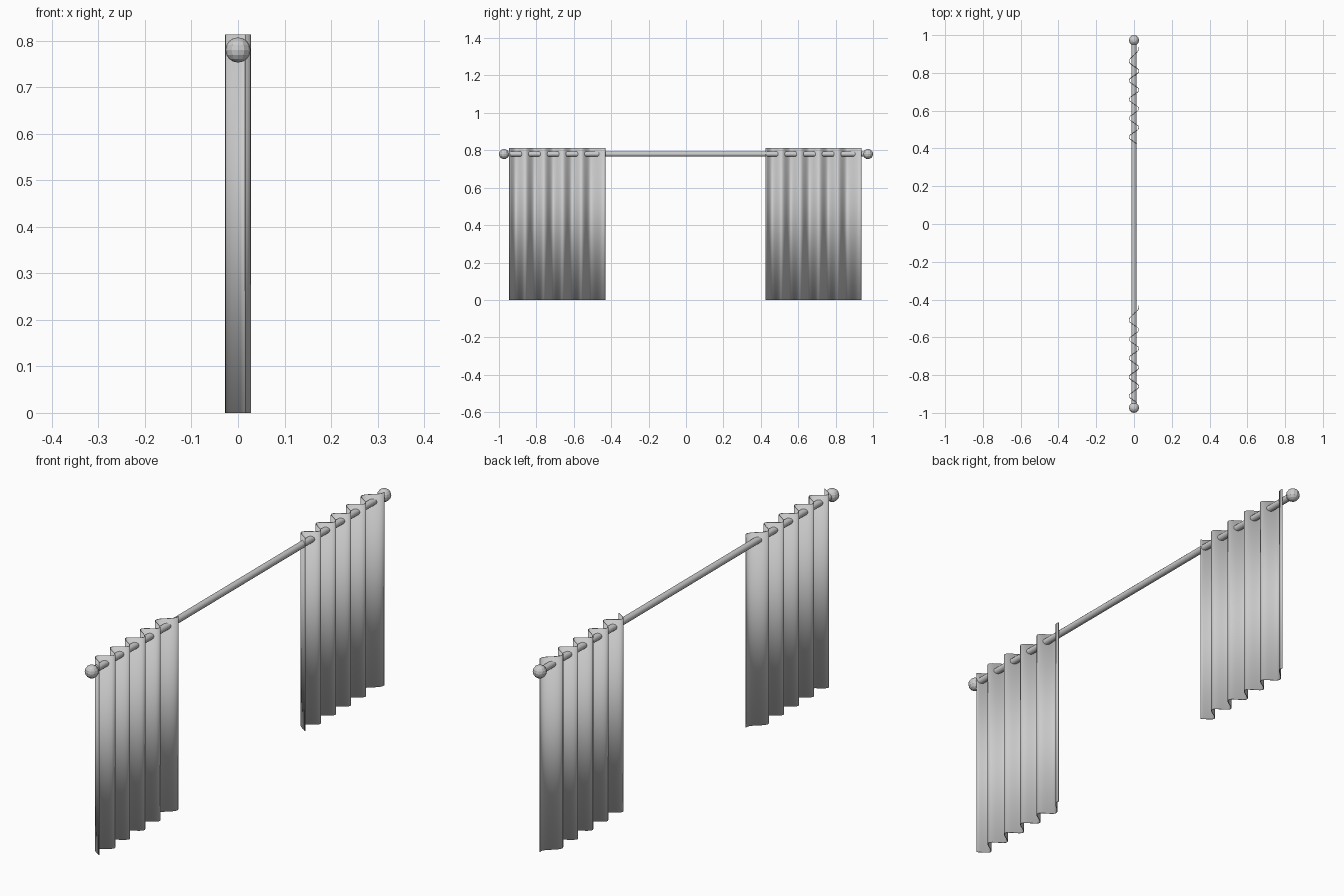
import bpy, bmesh, math
from mathutils import Matrix

cube = bpy.data.objects.get("Cube")
if cube:
    bpy.data.objects.remove(cube, do_unlink=True)

ROD_Z = 0.78
TOP_Z = 0.813
DEPTH = 0.026        # half depth of the folds
PITCH = 0.1          # distance between folds

grey = bpy.data.materials.new("plain grey")
grey.use_nodes = True
grey.diffuse_color = (0.6, 0.6, 0.6, 1)
grey.node_tree.nodes["Principled BSDF"].inputs["Base Color"].default_value = (0.6, 0.6, 0.6, 1)


def add_object(name, bm, angle):
    mesh = bpy.data.meshes.new(name)
    bm.to_mesh(mesh)
    bm.free()
    mesh.materials.append(grey)
    obj = bpy.data.objects.new(name, mesh)
    bpy.context.collection.objects.link(obj)
    bpy.ops.object.select_all(action="DESELECT")
    obj.select_set(True)
    bpy.context.view_layer.objects.active = obj
    bpy.ops.object.shade_smooth_by_angle(angle=math.radians(angle))
    return obj


def fold(t):
    """Depth of the cloth at distance t from the first trough; the last fold is wider."""
    last = 4 * PITCH
    phase = t / PITCH if t < last else 4 + (t - last) / (1.4 * PITCH)
    return -DEPTH * math.cos(2 * math.pi * phase)


def curtain(name, first_trough):
    bm = bmesh.new()
    start, end, steps = -0.035, 0.478, 84
    previous = None
    for i in range(steps + 1):
        t = start + (end - start) * i / steps
        pair = [bm.verts.new((fold(t), first_trough + t, z)) for z in (0, TOP_Z)]
        if previous:
            bm.faces.new((previous[0], pair[0], pair[1], previous[1]))
        previous = pair
    obj = add_object(name, bm, 60)
    cloth = obj.modifiers.new("cloth thickness", "SOLIDIFY")
    cloth.thickness = 0.003
    cloth.offset = 0


# Rod along y
bm = bmesh.new()
bmesh.ops.create_cone(bm, cap_ends=True, segments=12, radius1=0.014, radius2=0.014, depth=1.92,
                      matrix=Matrix.Translation((0, 0, ROD_Z)) @ Matrix.Rotation(math.pi / 2, 4, "X"))
add_object("curtain_rod", bm, 40)

# Ball at each end of the rod
for name, side in (("front_finial", -1), ("back_finial", 1)):
    bm = bmesh.new()
    bmesh.ops.create_uvsphere(bm, u_segments=12, v_segments=8, radius=0.027,
                              matrix=Matrix.Translation((0, side * 0.973, ROD_Z)))
    add_object(name, bm, 20)

# Two matching curtains
curtain("front_curtain", -0.91)
curtain("back_curtain", 0.46)
